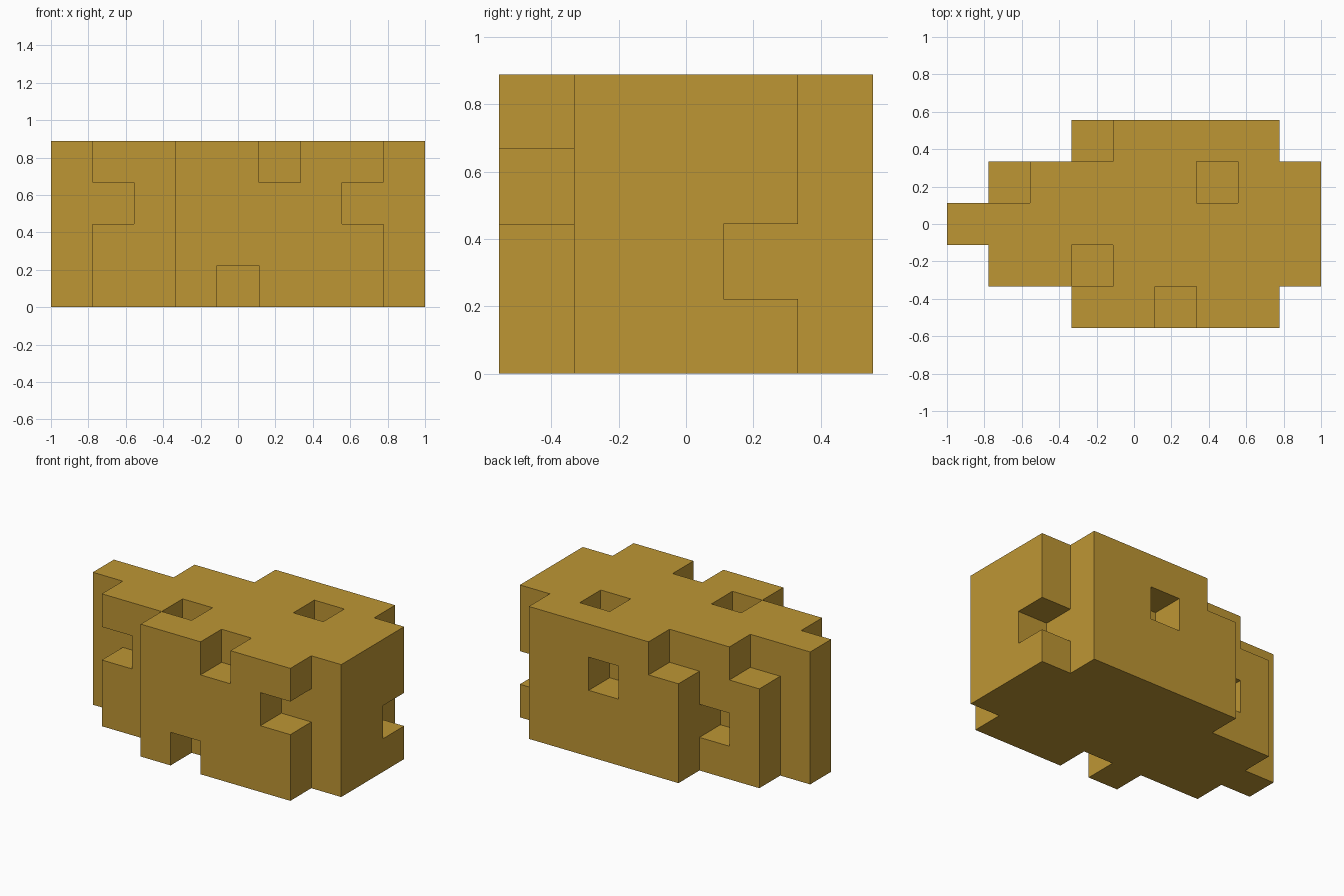
import bpy
import bmesh

cube = bpy.data.objects.get("Cube")
if cube:
    bpy.data.objects.remove(cube, do_unlink=True)

U = 2 / 9                      # edge length of one block
NX, NY, NZ = 9, 5, 4           # size of the body in blocks

# Footprint: first and last block along x for each row, front to back
ROWS = [(3, 7), (1, 8), (0, 8), (1, 8), (3, 7)]

# Single blocks missing from the body (x, y, z)
NOTCHES = {
    (1, 1, 2), (7, 0, 2), (4, 0, 0), (5, 0, 3),   # front
    (8, 3, 1),                                    # +x end
    (5, 4, 2), (2, 3, 1), (3, 4, 3), (1, 3, 3),   # back
    (3, 1, 3), (6, 3, 3),                         # top pits
}

solid = {(x, y, z)
         for y, (first, last) in enumerate(ROWS)
         for x in range(first, last + 1)
         for z in range(NZ)} - NOTCHES

# Golden brown material
gold = bpy.data.materials.new("golden_brown")
gold.use_nodes = True
colour = (0.515, 0.305, 0.034, 1)
gold.diffuse_color = colour
gold.node_tree.nodes["Principled BSDF"].inputs["Base Color"].default_value = colour

# Outer skin: one square wherever a block meets open space
bm = bmesh.new()
corners = {}


def corner(p):
    """Shared vertex at a grid point."""
    if p not in corners:
        corners[p] = bm.verts.new(((p[0] - NX / 2) * U, (p[1] - NY / 2) * U, p[2] * U))
    return corners[p]


for cell in sorted(solid):
    for axis in range(3):
        for side in (0, 1):
            neighbour = list(cell)
            neighbour[axis] += 2 * side - 1
            if tuple(neighbour) in solid:
                continue
            loop = []
            for a, b in ((0, 0), (1, 0), (1, 1), (0, 1)):
                p = list(cell)
                p[axis] += side
                p[(axis + 1) % 3] += a
                p[(axis + 2) % 3] += b
                loop.append(corner(tuple(p)))
            bm.faces.new(loop if side else loop[::-1])

mesh = bpy.data.meshes.new("notched_block_body")
bm.to_mesh(mesh)
bm.free()
mesh.materials.append(gold)
body = bpy.data.objects.new("notched_block_body", mesh)
bpy.context.collection.objects.link(body)
